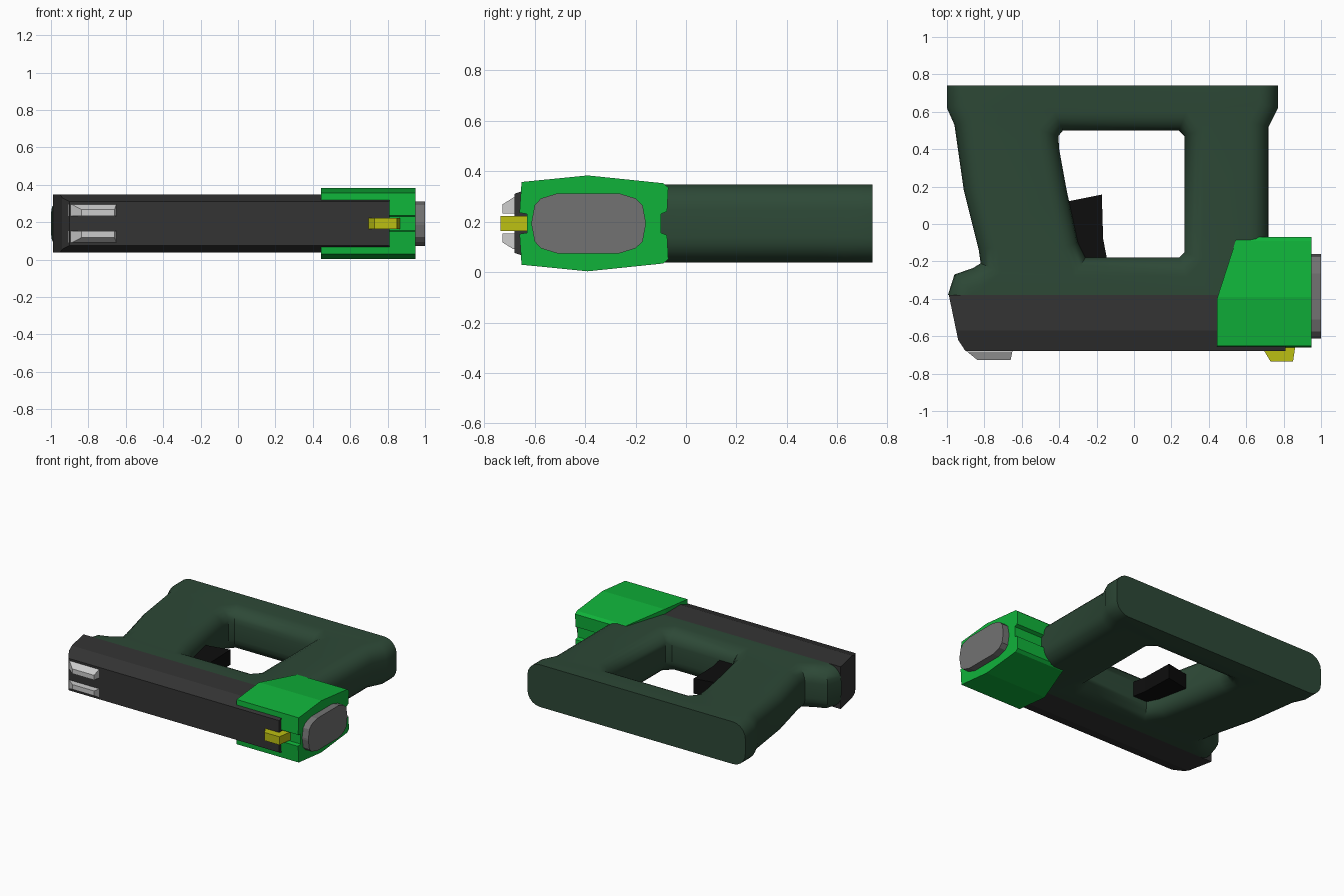
import bpy, bmesh, math
from mathutils import Vector

if "Cube" in bpy.data.objects:
    bpy.data.objects.remove(bpy.data.objects["Cube"])

MID = 0.193  # mirror height of the whole model


def material(name, rgb):
    m = bpy.data.materials.new(name)
    m.diffuse_color = (*rgb, 1)
    m.use_nodes = True
    m.node_tree.nodes["Principled BSDF"].inputs["Base Color"].default_value = m.diffuse_color
    return m


DARK_GREEN = material("dark_green", (0.026, 0.065, 0.037))
GREEN = material("bright_green", (0.005, 0.45, 0.042))
CHARCOAL = material("charcoal", (0.034, 0.034, 0.034))
BLACK = material("black", (0.004, 0.004, 0.004))
STEEL = material("steel", (0.17, 0.17, 0.17))
YELLOW = material("yellow", (0.5, 0.52, 0.006))


def finish(name, bm, mat, cuts=()):
    """Trim with planes (point, outward normal), cap, and make the object."""
    for co, no in cuts:
        bmesh.ops.bisect_plane(bm, geom=bm.verts[:] + bm.edges[:] + bm.faces[:],
                               plane_co=co, plane_no=no, clear_outer=True)
        bmesh.ops.holes_fill(bm, edges=[e for e in bm.edges if e.is_boundary], sides=0)
    bmesh.ops.recalc_face_normals(bm, faces=bm.faces[:])
    me = bpy.data.meshes.new(name)
    bm.to_mesh(me)
    bm.free()
    ob = bpy.data.objects.new(name, me)
    bpy.context.collection.objects.link(ob)
    if mat:
        me.materials.append(mat)
    return ob


def prism(name, ring, step, mat, cuts=()):
    """Extrude a closed ring of 3D points along a vector."""
    bm = bmesh.new()
    f = bm.faces.new([bm.verts.new(p) for p in ring])
    new = bmesh.ops.extrude_face_region(bm, geom=[f], use_keep_orig=True)["geom"]
    bmesh.ops.translate(bm, vec=step, verts=[g for g in new if isinstance(g, bmesh.types.BMVert)])
    return finish(name, bm, mat, cuts)


def along_x(name, half, x0, x1, mat, cuts=()):
    """Upper-half (y, z) section mirrored about MID, extruded along x."""
    sec = half + [(y, 2 * MID - z) for y, z in reversed(half)]
    return prism(name, [(x0, y, z) for y, z in sec], (x1 - x0, 0, 0), mat, cuts)


def plate(name, plan, z0, z1, mat):
    return prism(name, [(x, y, z0) for x, y in plan], (0, 0, z1 - z0), mat)


def inset(pts, d):
    """Shift a closed outline to its left by d with mitred corners."""
    out = []
    for i, p in enumerate(pts):
        p = Vector(p)
        a = (p - Vector(pts[i - 1])).normalized()
        b = (Vector(pts[(i + 1) % len(pts)]) - p).normalized()
        na, nb = Vector((-a.y, a.x)), Vector((-b.y, b.x))
        out.append(p + (na + nb) * d / (1 + na.dot(nb)))
    return out


# Frame: grip, base bar, front leg and rail round one opening, with rounded edges
outer = [(-1, 0.95), (-1, 0.62), (-0.96, 0.53), (-0.91, 0.18), (-0.83, -0.14), (-0.82, -0.21),
         (-0.86, -0.235), (-0.96, -0.27), (-0.995, -0.38), (-0.995, -0.55), (0.72, -0.55),
         (0.72, 0.52), (0.77, 0.62), (0.77, 0.95)]
hole = [(-0.405, 0.47), (-0.38, 0.5), (0.24, 0.5), (0.27, 0.47), (0.27, -0.15), (0.24, -0.18),
        (-0.26, -0.18), (-0.3, -0.1), (-0.36, 0.18), (-0.4, 0.4)]
HALF, ROUND, STEPS = 0.155, 0.10, 5
levels = []
for i in range(STEPS + 1):
    t = math.pi / 2 * i / STEPS
    levels.append((ROUND * (1 - math.sin(t)), HALF - ROUND * (1 - math.cos(t))))
# from top cap, down over the sides, to bottom cap
levels = [(ROUND * (1 - math.sin(t)), HALF - ROUND + ROUND * math.cos(t))
          for t in [math.pi / 2 * i / STEPS for i in range(STEPS + 1)]]
levels += [(d, -z) for d, z in reversed(levels)]
bm = bmesh.new()
caps = [[], []]
for outline in (outer, hole):
    rings = [[bm.verts.new((p.x, p.y, MID + z)) for p in inset(outline, d)] for d, z in levels]
    n = len(outline)
    for r, s in zip(rings, rings[1:]):
        for k in range(n):
            bm.faces.new((r[k], r[(k + 1) % n], s[(k + 1) % n], s[k]))
    for c, r in zip(caps, (rings[0], rings[-1])):
        c += [bm.edges.get((r[k], r[(k + 1) % n])) for k in range(n)]
for c in caps:
    bmesh.ops.triangle_fill(bm, edges=c, use_beauty=True)
frame = finish("frame", bm, DARK_GREEN, [((0, 0.74, 0), (0, 1, 0)), ((0, -0.38, 0), (0, -1, 0))])
bpy.context.view_layer.objects.active = frame
frame.select_set(True)
bpy.ops.object.shade_smooth_by_angle(angle=math.radians(40))

# Slide with chamfered top edges and a raked back end
along_x("slide", [(-0.68, 0.31), (-0.57, 0.348), (-0.38, 0.348)], -1.1, 0.81, CHARCOAL,
        [((-0.99, -0.38, 0), (-0.24, -0.05, 0)), ((-0.94, -0.62, 0), (-0.06, -0.04, 0))])

# Green muzzle shroud, slotted on both edges, slanted at the back
along_x("muzzle_shroud", [(-0.63, 0.23), (-0.66, 0.235), (-0.652, 0.357), (-0.39, 0.383),
                          (-0.09, 0.352), (-0.07, 0.335), (-0.075, 0.24), (-0.10, 0.23)],
        0.445, 0.95, GREEN, [((0.45, -0.38, 0), (-0.31, 0.10, 0))])

# Muzzle plug
along_x("muzzle", [(-0.612, 0.2), (-0.6, 0.265), (-0.575, 0.292), (-0.51, 0.312),
                   (-0.265, 0.312), (-0.2, 0.292), (-0.172, 0.265), (-0.16, 0.2)],
        0.85, 1.0, STEEL)

# Trigger
plate("trigger", [(-0.36, 0.12), (-0.172, 0.157), (-0.165, -0.08), (-0.14, -0.21), (-0.32, -0.21)],
      MID - 0.055, MID + 0.055, BLACK)

# Pair of rear sight blades
for side, label in ((1, "upper"), (-1, "lower")):
    sec = [(-0.66, 0.04), (-0.728, 0.04), (-0.728, 0.075), (-0.685, 0.102), (-0.66, 0.102)]
    prism("rear_sight_" + label, [(-0.91, y, MID + side * z) for y, z in sec], (0.26, 0, 0), None,
          [((-0.895, -0.68, 0), (-0.045, -0.055, 0)), ((-0.65, -0.68, 0), (0.05, -0.01, 0))])

# Front sight
plate("front_sight", [(0.685, -0.66), (0.73, -0.735), (0.85, -0.735), (0.868, -0.62), (0.7, -0.62)],
      MID - 0.03, MID + 0.03, YELLOW)
